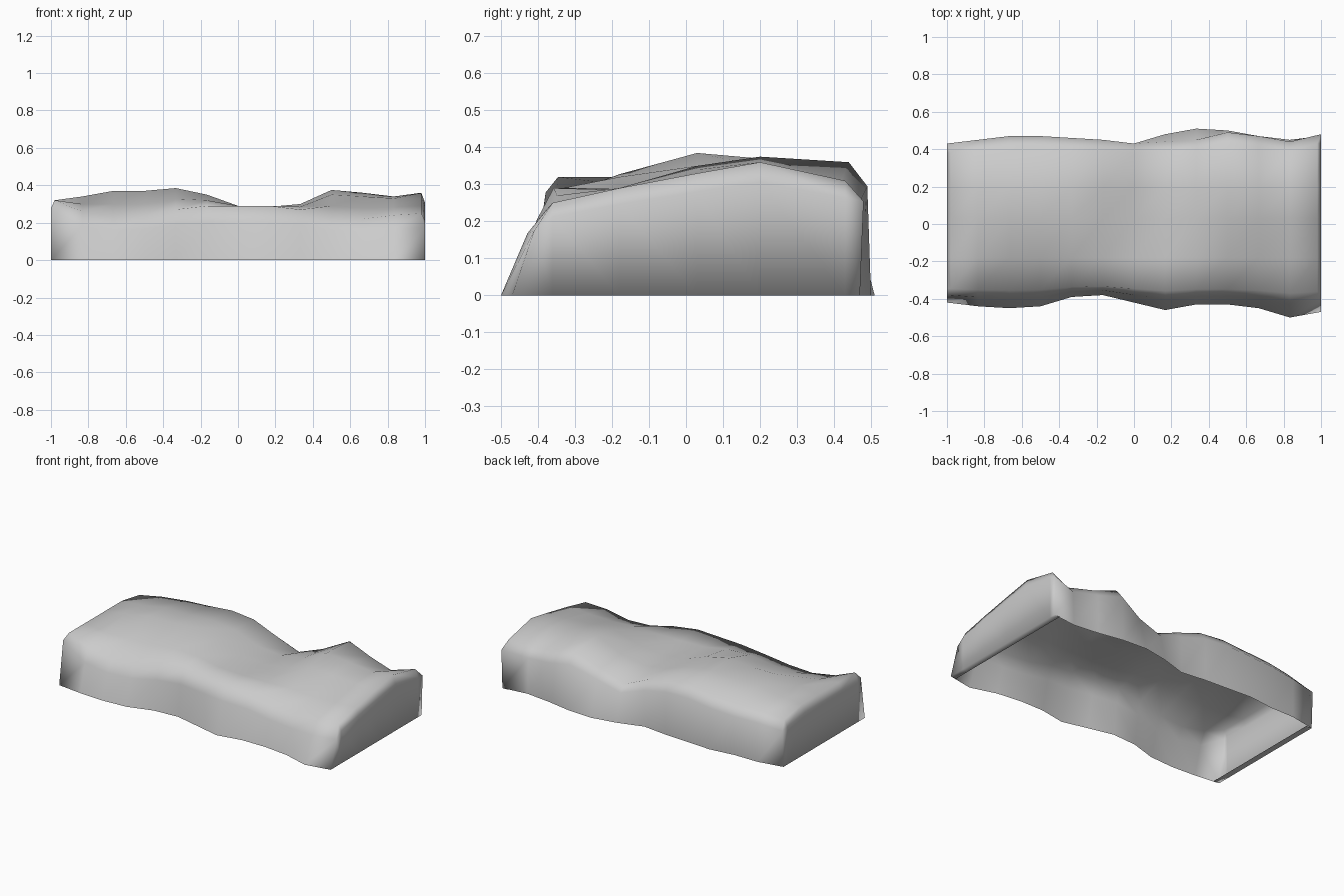
import bpy
import bmesh

cube = bpy.data.objects.get("Cube")
if cube:
    bpy.data.objects.remove(cube)

stone = bpy.data.materials.new("stone grey")
stone.use_nodes = True
colour = (0.6, 0.6, 0.6, 1)
stone.diffuse_color = colour
stone.node_tree.nodes["Principled BSDF"].inputs["Base Color"].default_value = colour

# Contours running along the length, in hundredths of a unit
front_foot = [-42, -44, -45, -44, -39, -38, -42, -46, -43, -43, -45, -50, -47]
back_foot = [42, 45, 45, 47, 46, 45, 43, 48, 51, 50, 47, 45, 47]
back_wall = [43, 45, 47, 47, 46, 45, 43, 44, 45, 49, 47, 44, 48]
front_shoulder = [32, 26, 23, 24, 27, 29, 29, 29, 27, 23, 22, 24, 25]
middle = [32, 34, 37, 37, 38.5, 35, 29, 28, 30, 35, 34, 33, 33]
ridge = [32, 33, 36, 36, 37, 35, 29, 27, 30, 37.5, 36, 34, 36]
back_shoulder = [29, 31, 32, 33, 35, 34, 29, 22, 28, 36, 31, 28, 31]

bm = bmesh.new()


def section(i, contours):
    """One cross-section from the front foot, over the top, to the back foot."""
    front, back, wall, low, mid, high, rear = [v / 100 for v in contours]
    x = i / 6 - 1
    top_x = max(-0.98, min(0.98, x))
    crest = low + (mid - low) * 0.5
    shoulder_y = front * 0.3 - 0.22
    cheek_z = low * (0.87 if i == 0 else 0.7)
    points = [
        (x, front, 0),
        (x, front * 0.45 + shoulder_y * 0.55, cheek_z),
        (top_x, shoulder_y, low),
        (top_x, -0.18, crest),
        (top_x, 0.03, mid),
        (top_x, 0.2, high),
        (top_x, wall - 0.05, rear),
        (x, wall, rear * 0.82),
        (x, back, 0),
    ]
    return [bm.verts.new(p) for p in points]


def strip(a, b):
    """Join two rows of vertices, skipping shared corners."""
    for k in range(len(a) - 1):
        corners = list(dict.fromkeys([a[k], a[k + 1], b[k + 1], b[k]]))
        bm.faces.new(corners)


# Weathered outer shell, open underneath
contours = zip(front_foot, back_foot, back_wall, front_shoulder, middle, ridge, back_shoulder)
sections = [section(i, c) for i, c in enumerate(contours)]
for a, b in zip(sections, sections[1:]):
    strip(a, b)

# End walls with a softened upper edge
for side, ring in ((-1, sections[0]), (1, sections[-1])):
    top = ring[1:-1]
    inner = top[1:-1]
    belt = [bm.verts.new((side, v.co.y, v.co.z * 0.85)) for v in inner]
    foot = [bm.verts.new((side, v.co.y, 0)) for v in inner]
    belt = [ring[1]] + belt + [ring[-2]]
    foot = [ring[0]] + foot + [ring[-1]]
    strip(top, belt)
    strip(belt, foot)
    # Narrow lip turned in under the end
    lip = [bm.verts.new((side * 0.96, v.co.y, 0)) for v in foot]
    strip(foot, lip)

bmesh.ops.recalc_face_normals(bm, faces=bm.faces[:])
if sum(f.normal.z * f.calc_area() for f in bm.faces) < 0:
    bmesh.ops.reverse_faces(bm, faces=bm.faces[:])

for face in bm.faces:
    face.smooth = True

mesh = bpy.data.meshes.new("rock_slab")
bm.to_mesh(mesh)
bm.free()
mesh.materials.append(stone)
rock = bpy.data.objects.new("rock_slab", mesh)
bpy.context.collection.objects.link(rock)
